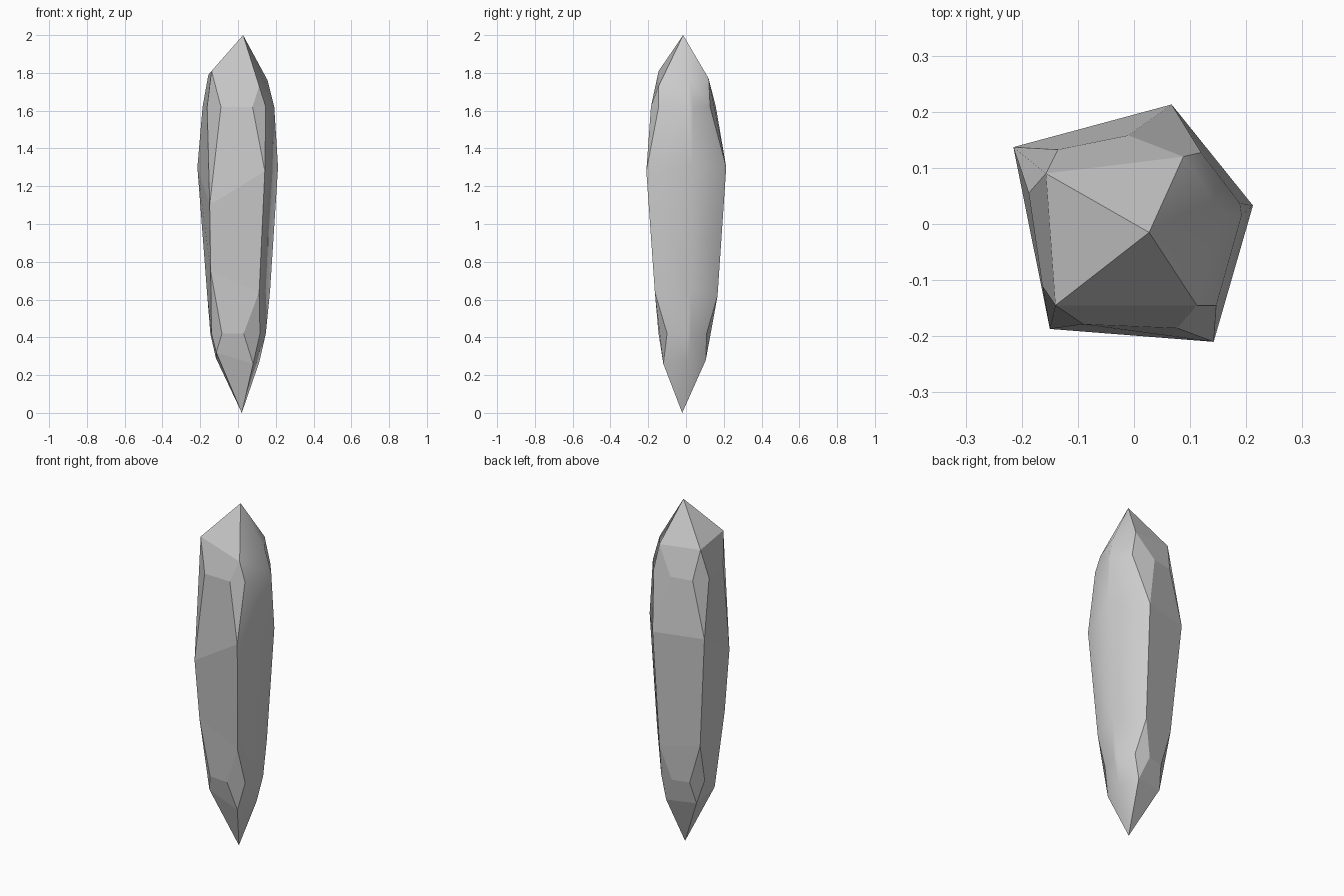
import bpy
import bmesh
from mathutils import Vector

if "Cube" in bpy.data.objects:
    bpy.data.objects.remove(bpy.data.objects["Cube"])

TOP, BOTTOM = Vector((0.027, -0.015, 2.0)), Vector((0.02, -0.02, 0.0))

# Five ridges, anticlockwise from above:
# upper tip, ridge top, ridge foot, lower tip, upper / lower chip spread
RIDGES = [
    ((-0.140, -0.145, 1.81), (-0.150, -0.187, 1.10), (-0.145, -0.150, 0.75), (-0.115, -0.10, 0.32), 0.22, 0.22),
    ((0.112, -0.145, 1.73), (0.142, -0.210, 1.28), (0.112, -0.165, 0.64), (0.080, -0.12, 0.26), 0.20, 0.30),
    ((0.157, 0.020, 1.76), (0.212, 0.033, 1.30), (0.170, 0.025, 0.65), (0.113, 0.010, 0.27), 0.06, 0.06),
    ((0.088, 0.120, 1.77), (0.067, 0.213, 1.30), (0.055, 0.167, 0.62), (0.055, 0.105, 0.28), 0.33, 0.28),
    ((-0.157, 0.090, 1.79), (-0.215, 0.137, 1.30), (-0.165, 0.105, 0.65), (-0.117, 0.070, 0.29), 0.22, 0.25),
]
N = len(RIDGES)


def chip_side(i, j, low):
    """Side point of the chipped corner on ridge i, towards ridge j."""
    a, b = (2, 3) if low else (0, 1)
    mid_i = (Vector(RIDGES[i][a]) + Vector(RIDGES[i][b])) / 2
    mid_j = (Vector(RIDGES[j][a]) + Vector(RIDGES[j][b])) / 2
    p = mid_i.lerp(mid_j, RIDGES[i][5 if low else 4])
    grow = 1.06
    return Vector((p.x * grow, p.y * grow, 0.42 if low else 1.62))


bm = bmesh.new()
top, bottom = bm.verts.new(TOP), bm.verts.new(BOTTOM)

# Ridge columns with chipped corners at both ends
cols = []
for i, r in enumerate(RIDGES):
    p, n = (i - 1) % N, (i + 1) % N
    pts = dict(tip=r[0], up=r[1], foot=r[2], end=r[3],
               hp=chip_side(i, p, False), hn=chip_side(i, n, False),
               lp=chip_side(i, p, True), ln=chip_side(i, n, True))
    cols.append({k: bm.verts.new(v) for k, v in pts.items()})

# Long faces between ridges, chips on the ridges
for i in range(N):
    a, b = cols[i], cols[(i + 1) % N]
    faces = [
        (top, a["tip"], b["tip"]),
        (a["tip"], a["hn"], b["hp"], b["tip"]),
        (a["hn"], a["up"], b["up"], b["hp"]),
        (a["up"], a["foot"], b["foot"], b["up"]),
        (a["foot"], a["ln"], b["lp"], b["foot"]),
        (a["ln"], a["end"], b["end"], b["lp"]),
        (a["end"], bottom, b["end"]),
    ]
    for f in faces:
        bm.faces.new(f).smooth = i in (1, 2)
    for f in ((a["tip"], a["hp"], a["up"], a["hn"]), (a["foot"], a["lp"], a["end"], a["ln"])):
        bm.faces.new(f).smooth = i == 2

bmesh.ops.recalc_face_normals(bm, faces=bm.faces)

# Only the rounded side shades smoothly; its borders stay sharp
for e in bm.edges:
    e.smooth = all(f.smooth for f in e.link_faces)

mesh = bpy.data.meshes.new("crystal_shard")
bm.to_mesh(mesh)
bm.free()
crystal = bpy.data.objects.new("crystal_shard", mesh)
bpy.context.collection.objects.link(crystal)
